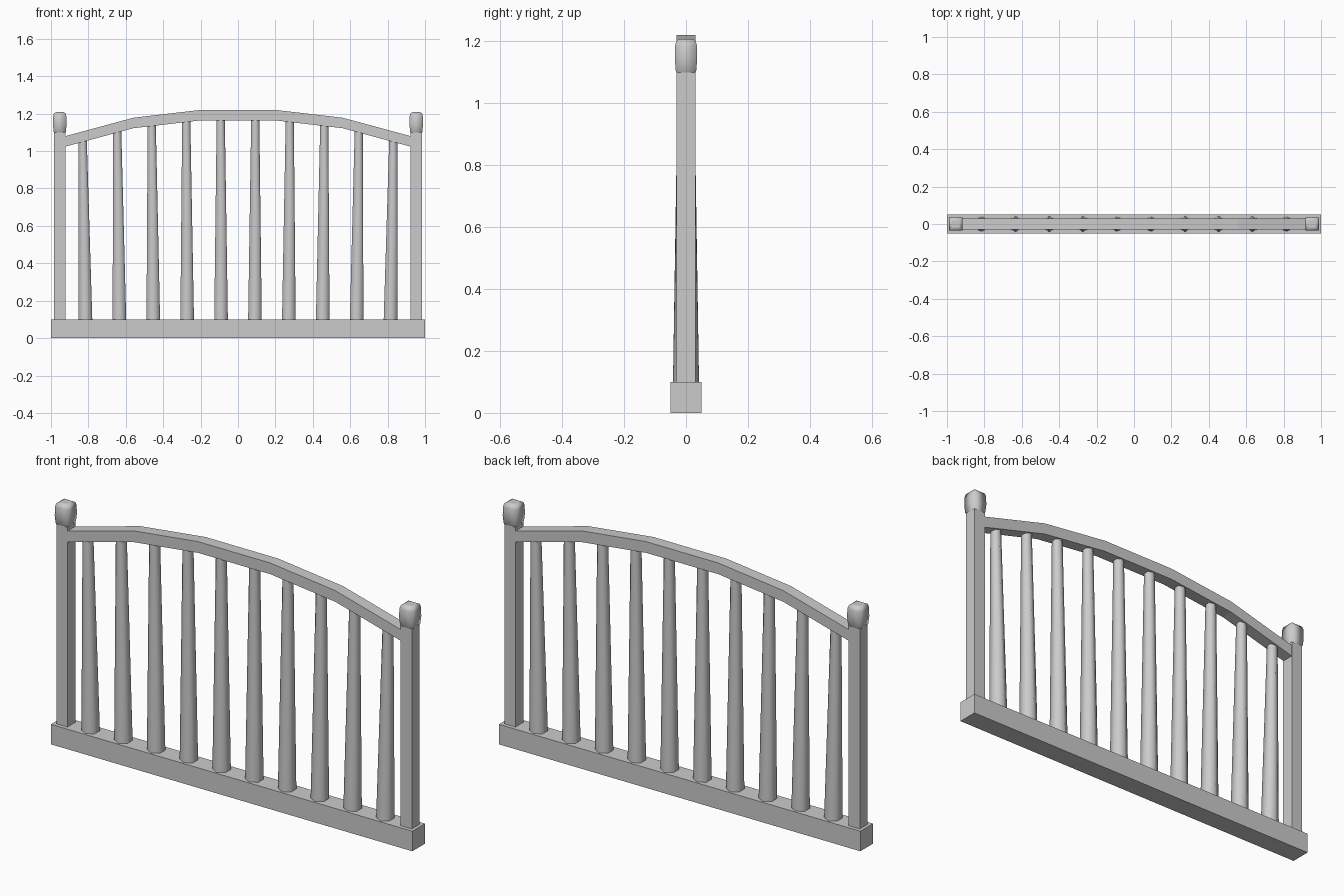
import bpy, bmesh, math
from mathutils import Vector

if "Cube" in bpy.data.objects:
    bpy.data.objects.remove(bpy.data.objects["Cube"])


def make(name, rings, smooth=False):
    """Skin a list of equal-sized vertex rings into a closed, capped solid."""
    bm = bmesh.new()
    vr = [[bm.verts.new(p) for p in ring] for ring in rings]
    n = len(vr[0])
    for a, b in zip(vr, vr[1:]):
        for i in range(n):
            bm.faces.new((a[i], a[(i + 1) % n], b[(i + 1) % n], b[i]))
    caps = [bm.faces.new(vr[0]), bm.faces.new(vr[-1])]
    bmesh.ops.recalc_face_normals(bm, faces=bm.faces)
    if smooth:
        for f in bm.faces:
            f.smooth = f not in caps
    me = bpy.data.meshes.new(name)
    bm.to_mesh(me)
    bm.free()
    ob = bpy.data.objects.new(name, me)
    bpy.context.collection.objects.link(ob)
    return ob


def rect(x, z, hx, hy):
    return [Vector((x + sx * hx, sy * hy, z))
            for sx, sy in ((-1, -1), (1, -1), (1, 1), (-1, 1))]


def hexagon(x, z, r):
    return [Vector((x + r * math.sin(a), r * math.cos(a), z))
            for a in (i * math.pi / 3 for i in range(6))]


# Arched rail: top edge profile
ARCH = [(-0.922, 1.08), (-0.56, 1.178), (-0.2, 1.22),
        (0.2, 1.22), (0.56, 1.178), (0.922, 1.08)]
THICK = 0.056


def arch_z(x):
    for (x0, z0), (x1, z1) in zip(ARCH, ARCH[1:]):
        if x0 <= x <= x1:
            return z0 + (z1 - z0) * (x - x0) / (x1 - x0)


# Base beam
make("base_beam", [rect(0, 0, 1, 0.05), rect(0, 0.1, 1, 0.05)])

# Top rail
make("arched_rail", [[Vector((x, y, z - d)) for y, d in
                      ((-0.03, 0), (0.03, 0), (0.03, THICK), (-0.03, THICK))]
                     for x, z in ARCH])

# Posts with rounded finials
for side, s in (("left", -1), ("right", 1)):
    x = s * 0.953
    make(side + "_post", [rect(x, 0.1, 0.031, 0.031), rect(x, 1.1, 0.031, 0.031)])
    profile = [(1.09, 0.028), (1.105, 0.033), (1.14, 0.036),
               (1.185, 0.0355), (1.202, 0.031), (1.208, 0.02)]
    make(side + "_finial", [rect(x, z, r, r) for z, r in profile], smooth=True)

# Tapered six-sided balusters, fanning out slightly
for i in range(10):
    k = i - 4.5
    xb, xt = k * 0.1812, k * 0.1845
    zt = arch_z(xt) - THICK + 0.015
    make(f"baluster_{i + 1}", [hexagon(xb, 0.1, 0.042), hexagon(xt, zt, 0.025)],
         smooth=True)
